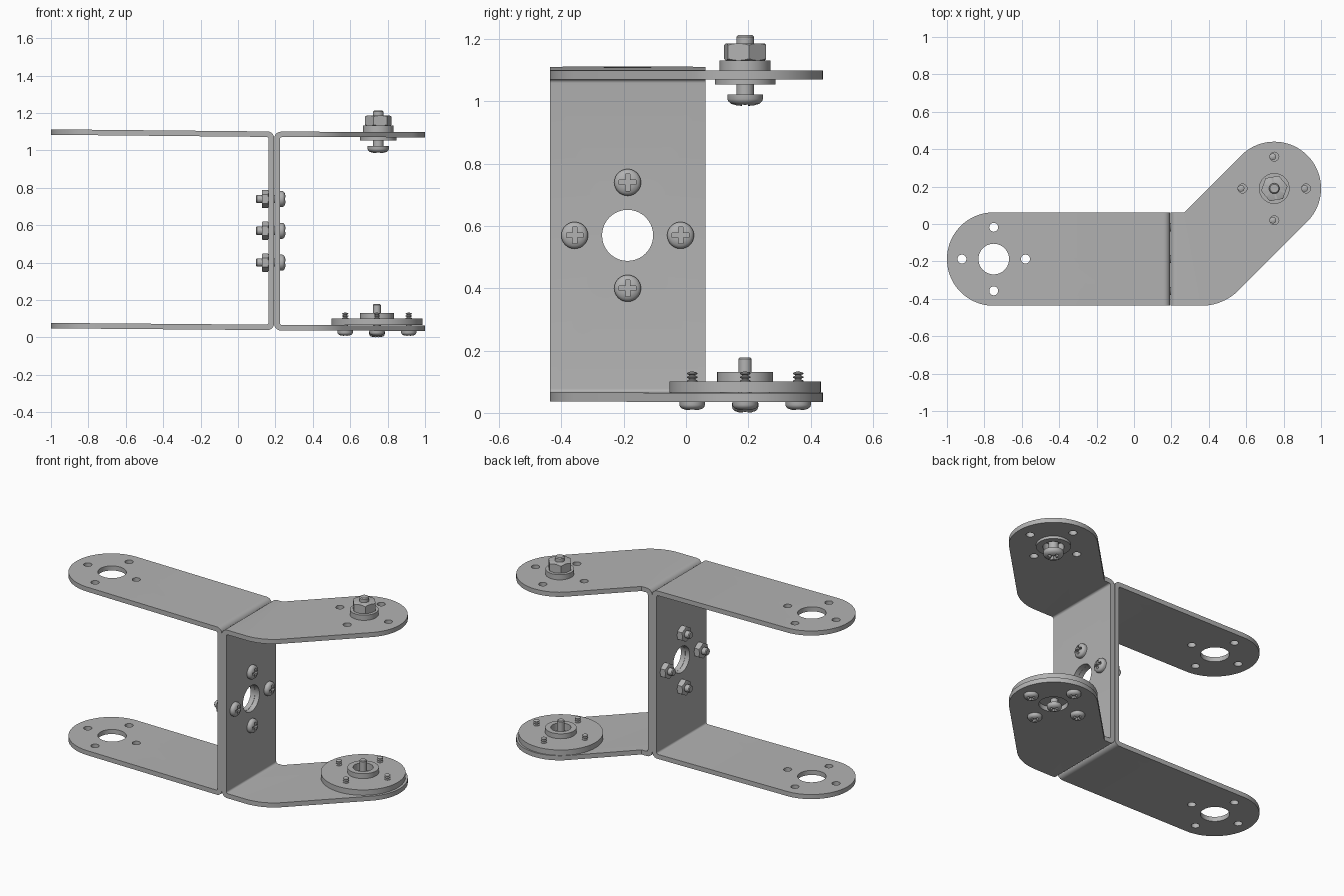
import bpy, bmesh, math
from mathutils import Matrix, Vector

cube = bpy.data.objects.get("Cube")
if cube:
    bpy.data.objects.remove(cube, do_unlink=True)

GREY = (0.45, 0.45, 0.45, 1)
steel = bpy.data.materials.new("grey steel")
steel.use_nodes = True
steel.diffuse_color = GREY
steel.node_tree.nodes["Principled BSDF"].inputs["Base Color"].default_value = GREY


def finish(bm, name):
    bmesh.ops.remove_doubles(bm, verts=bm.verts, dist=1e-5)
    bmesh.ops.recalc_face_normals(bm, faces=bm.faces)
    me = bpy.data.meshes.new(name)
    bm.to_mesh(me)
    bm.free()
    me.materials.append(steel)
    ob = bpy.data.objects.new(name, me)
    bpy.context.collection.objects.link(ob)
    return ob


def smooth(ob):
    ob.data.shade_smooth()
    ob.data.set_sharp_from_angle(angle=math.radians(30))
    return ob


def carve(ob, cutters, operation='DIFFERENCE'):
    """Apply booleans with the cutters, then discard them."""
    for c in cutters:
        mod = ob.modifiers.new("cut", 'BOOLEAN')
        mod.operation, mod.solver, mod.object = operation, 'EXACT', c
    bpy.context.view_layer.update()
    graph = bpy.context.evaluated_depsgraph_get()
    me = bpy.data.meshes.new_from_object(ob.evaluated_get(graph))
    ob.modifiers.clear()
    ob.data = me
    me.materials.clear()
    me.materials.append(steel)
    for c in cutters:
        bpy.data.objects.remove(c, do_unlink=True)
    return ob


def rounded(corners, steps=16):
    """Polygon from (x, y, radius) corners with filleted arcs."""
    out = []
    for i, (x, y, r) in enumerate(corners):
        p = Vector((x, y))
        if not r:
            out.append(p)
            continue
        a = (Vector(corners[i - 1][:2]) - p).normalized()
        b = (Vector(corners[(i + 1) % len(corners)][:2]) - p).normalized()
        half = a.angle(b) / 2
        centre = p + (a + b).normalized() * r / math.sin(half)
        start = p + a * r / math.tan(half) - centre
        end = p + b * r / math.tan(half) - centre
        sweep = math.atan2(start.x * end.y - start.y * end.x, start.dot(end))
        for k in range(steps + 1):
            out.append(centre + Matrix.Rotation(sweep * k / steps, 2) @ start)
    return [p for i, p in enumerate(out) if (p - out[i - 1]).length > 1e-4]


def prism(name, points, to3d, lo, hi):
    bm = bmesh.new()
    face = bm.faces.new([bm.verts.new(to3d(p, lo)) for p in points])
    ext = bmesh.ops.extrude_face_region(bm, geom=[face])
    step = to3d(points[0], hi) - to3d(points[0], lo)
    bmesh.ops.translate(bm, vec=step, verts=[v for v in ext["geom"] if isinstance(v, bmesh.types.BMVert)])
    return finish(bm, name)


def lathe(name, profile, matrix=Matrix(), seg=40, closed=False):
    """Spin an (r, z) profile about z; closed profiles make rings."""
    bm = bmesh.new()
    vs = [bm.verts.new((r, 0, z)) for r, z in profile]
    pairs = list(zip(vs, vs[1:])) + ([(vs[-1], vs[0])] if closed else [])
    es = [bm.edges.new(p) for p in pairs]
    bmesh.ops.spin(bm, geom=vs + es, cent=(0, 0, 0), axis=(0, 0, 1), angle=2 * math.pi, steps=seg)
    bm.transform(matrix)
    return finish(bm, name)


def rod(r, lo, hi, matrix=Matrix(), name="cutter", seg=40):
    return lathe(name, [(0, lo), (r, lo), (r, hi), (0, hi)], matrix, seg)


def at(x, y, z=0):
    return Matrix.Translation((x, y, z))


def ring_of_four(d=0.17):
    return [(d, 0), (0, d), (-d, 0), (0, -d)]


def box(sx, sy, lo, hi, matrix):
    bm = bmesh.new()
    bmesh.ops.create_cube(bm, size=1, matrix=matrix @ at(0, 0, (lo + hi) / 2) @ Matrix.Diagonal((sx, sy, hi - lo, 1)))
    return finish(bm, "cutter")


def screw(name, r, h, shaft, length, matrix, tip=False):
    """Cross-recessed pan head below z = 0, shaft rising above it."""
    prof = [(0, -h), (r * .5, -h * .95), (r * .8, -h * .8), (r * .95, -h * .6), (r, -h * .4), (r, 0), (shaft, 0)]
    if tip:
        # threaded end with a blunt point
        for k in (3, 2, 1):
            z = length - k * .012
            prof += [(shaft * .6, z), (shaft, z + .003), (shaft, z + .006), (shaft * .6, z + .009)]
    else:
        prof += [(shaft, length - shaft * .2), (shaft * .8, length)]
    prof.append((0, length))
    ob = lathe(name, prof, matrix)
    slot = r * 1.25
    cuts = [box(slot, r * .34, -h * 1.3, -h * .4, matrix), box(r * .34, slot, -h * 1.3, -h * .4, matrix)]
    return smooth(carve(ob, cuts))


def nut(name, r, lo, hi, matrix):
    ob = rod(r, lo, hi, matrix, name, 6)
    c = r * .13
    chamfer = lathe("cutter", [(0, lo), (r * .87, lo), (r * 1.01, lo + c * .6), (r * 1.01, hi - c * .6),
                               (r * .87, hi), (0, hi)], matrix)
    return smooth(carve(ob, [chamfer], 'INTERSECT'))


FRONT, BACK = -0.437, 0.062
MID = (FRONT + BACK) / 2
WEB_Z = 0.57
ACROSS = Matrix.Rotation(-math.pi / 2, 4, 'Y')   # sends z to -x
END_L, END_R = (-0.75, MID), (0.75, 0.19)


def bracket(name, web, inner, tip, top, bottom, tip_top, tip_bottom, plan, centre):
    """Bent U sheet, trimmed to its plan outline and drilled."""
    t = 0.029
    side = rounded([(web, top, .035), (tip, tip_top, 0), (tip, tip_top - t, 0), (inner, top - t, .012),
                    (inner, bottom + t, .012), (tip, tip_bottom + t, 0), (tip, tip_bottom, 0),
                    (web, bottom, .035)], 6)
    ob = prism(name, side, lambda p, d: Vector((p.x, d, p.y)), -0.6, 0.6)
    trim = prism("cutter", rounded(plan, 24), lambda p, d: Vector((p.x, p.y, d)), -0.5, 1.6)
    carve(ob, [trim], 'INTERSECT')
    cuts = [rod(.082, -.5, 1.6, at(*centre))]
    cuts += [rod(.024, -.5, 1.6, at(centre[0] + dx, centre[1] + dy), seg=20) for dx, dy in ring_of_four()]
    cuts.append(rod(.082, -.1, .1, at(web, MID, WEB_Z) @ ACROSS))
    return smooth(carve(ob, cuts))


# Straight bracket on the right, angled bracket on the left
half = (BACK - FRONT) / 2 - 1e-4
bracket("straight_bracket", 0.193, 0.163, -1.05, 1.101, 0.039, 1.113, 0.049,
        [(0.3, FRONT, 0), (0.3, BACK, 0), (-1, BACK, half), (-1, FRONT, half)], END_L)
R = 0.25
reach = R * math.sqrt(2)
cx, cy = END_R
bracket("angled_bracket", 0.194, 0.224, 1.05, 1.100, 0.037, 1.099, 0.035,
        [(0.1, FRONT, 0), (cx + reach - (cy - FRONT), FRONT, .28), (cx + reach, cy, R - 1e-4),
         (cx, cy + reach, R - 1e-4), (cx - (cy + reach - BACK), BACK, 0), (0.1, BACK, 0)], END_R)

# Bolts and nuts joining the two webs
for i, (dy, dz) in enumerate(ring_of_four()):
    m = at(0.224, MID + dy, WEB_Z + dz) @ ACROSS
    screw(f"web_bolt_{i}", .043, .031, .022, .128, m)
    nut(f"web_nut_{i}", .049, .061, .097, m)

# Round drive horn with hollow hub on the lower angled arm
hx, hy = 0.743, 0.19
smooth(lathe("drive_horn", [(.02, .066), (.243, .066), (.243, .1), (.09, .1), (.09, .131), (.058, .131),
                            (.058, .085), (.02, .085)], at(hx, hy), 64, True))
screw("horn_centre_screw", .042, .031, .021, .147, at(hx, hy, .031))
for i, (dx, dy) in enumerate(ring_of_four()):
    screw(f"horn_screw_{i}", .041, .029, .017, .097, at(hx + dx, hy + dy, .037), True)

# Flanged bushing, bolt and nut on the upper angled arm
pivot = at(*END_R)
smooth(lathe("pivot_bushing", [(.06, 1.054), (.097, 1.054), (.097, 1.071), (.082, 1.071), (.082, 1.132),
                               (.028, 1.132), (.028, 1.105), (.06, 1.105)], pivot, 48, True))
screw("pivot_bolt", .057, .038, .028, .19, pivot @ at(0, 0, 1.023))
nut("pivot_nut", .072, 1.132, 1.186, pivot @ Matrix.Rotation(math.radians(10), 4, 'Z'))
